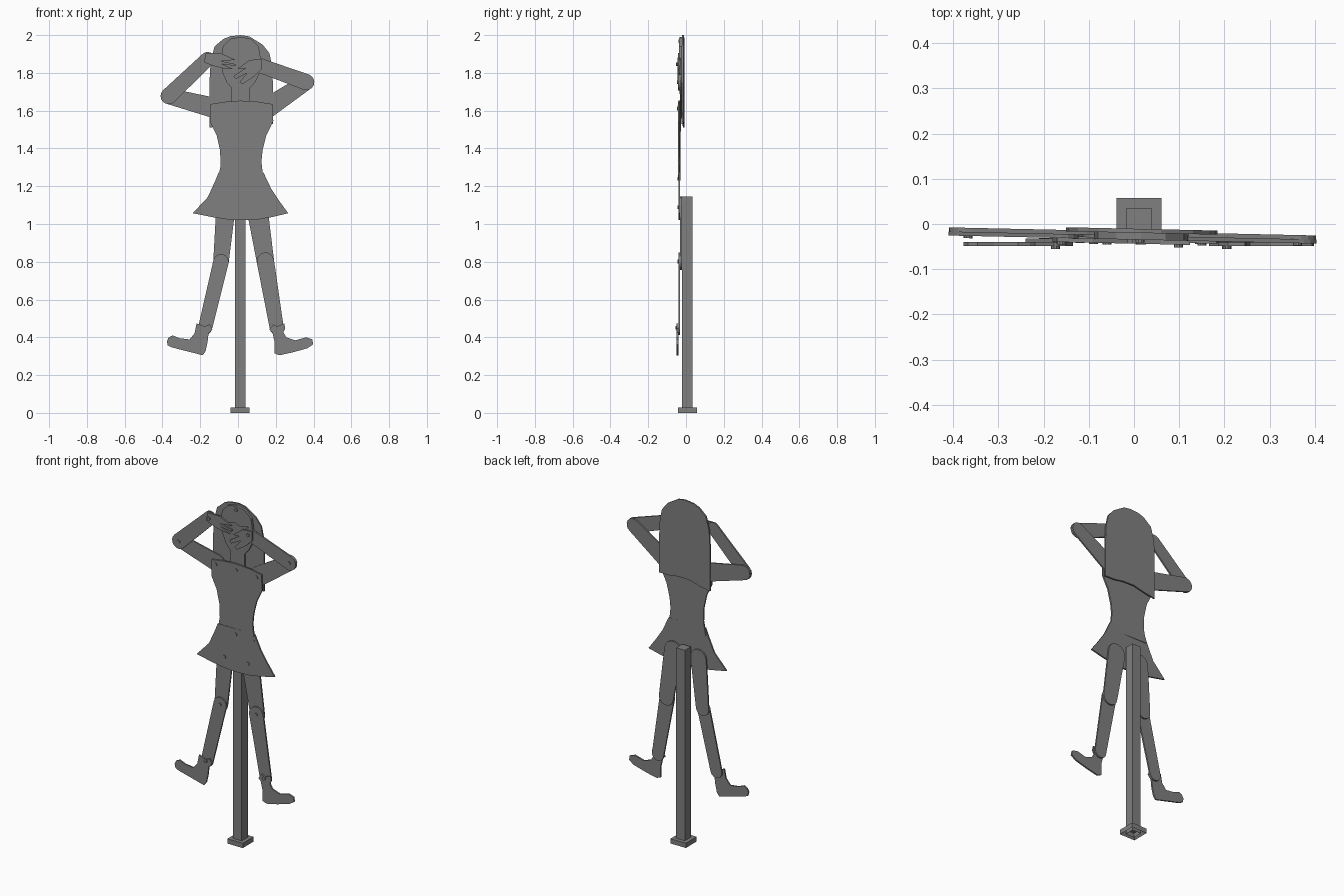
import bpy, bmesh, math

grey = bpy.data.materials.new("grey")
grey.diffuse_color = (0.214, 0.214, 0.214, 1)
TILT = -0.022   # slight turn of the upper body about z


def finish(name, bm):
    bmesh.ops.recalc_face_normals(bm, faces=bm.faces)
    mesh = bpy.data.meshes.new(name)
    bm.to_mesh(mesh)
    bm.free()
    mesh.materials.append(grey)
    obj = bpy.data.objects.new(name, mesh)
    bpy.context.collection.objects.link(obj)
    return obj


def plate(name, outline, y, tilt=0.0, thick=0.009):
    """Flat cut-out: an x,z outline extruded along y."""
    bm = bmesh.new()
    face = bm.faces.new([bm.verts.new((x, y - thick / 2 + tilt * x, z)) for x, z in outline])
    ext = bmesh.ops.extrude_face_region(bm, geom=[face])
    for v in ext["geom"]:
        if isinstance(v, bmesh.types.BMVert):
            v.co.y += thick
    return finish(name, bm)


def limb(name, a, ra, b, rb, y, tilt=0.0):
    """Tapered strip with round ends."""
    ang = math.atan2(b[1] - a[1], b[0] - a[0])
    pts = []
    for (cx, cz), r, start in ((b, rb, ang - math.pi / 2), (a, ra, ang + math.pi / 2)):
        for i in range(9):
            t = start + math.pi * i / 8
            pts.append((cx + r * math.cos(t), cz + r * math.sin(t)))
    return plate(name, pts, y, tilt)


def rivet(name, p, y, tilt=0.0):
    pts = [(p[0] + 0.01 * math.cos(math.tau * i / 10),
            p[1] + 0.01 * math.sin(math.tau * i / 10)) for i in range(10)]
    return plate(name, pts, y, tilt, 0.007)


# Post with open underside, and foot collar
def box(name, cx, cy, half, z0, z1, hole):
    bm = bmesh.new()
    bmesh.ops.create_cube(bm, size=1)
    for v in bm.verts:
        v.co = (cx + v.co.x * 2 * half, cy + v.co.y * 2 * half, z0 if v.co.z < 0 else z1)
    bottom = min(bm.faces, key=lambda f: f.calc_center_median().z)
    bmesh.ops.inset_region(bm, faces=[bottom], thickness=half - hole)
    for v in bottom.verts:
        v.co.z += (z1 - z0) * 0.9
    return finish(name, bm)


box("post", 0.011, 0.007, 0.028, 0.0, 1.145, 0.021)
box("post_collar", 0.011, 0.007, 0.050, 0.0, 0.028, 0.028)

# Hair, head and fringe
plate("hair", [(-.15, 1.51), (-.15, 1.77), (-.145, 1.86), (-.124, 1.94), (-.077, 1.98), (-.04, 1.994),
               (.015, 2.0), (.06, 1.993), (.13, 1.95), (.166, 1.905), (.18, 1.84), (.185, 1.74),
               (.185, 1.53), (.12, 1.53), (.06, 1.54), (-.01, 1.54), (-.09, 1.52)], -.015, TILT)
plate("head", [(-.034, 1.62), (-.034, 1.72), (-.06, 1.75), (-.085, 1.81), (-.088, 1.88), (-.08, 1.94),
               (-.04, 1.98), (.015, 1.99), (.07, 1.98), (.11, 1.94), (.12, 1.87), (.115, 1.8),
               (.09, 1.75), (.063, 1.72), (.063, 1.62)], -.024, TILT)
plate("fringe", [(-.088, 1.885), (-.08, 1.94), (-.04, 1.98), (.015, 1.99), (.07, 1.98), (.11, 1.94),
                 (.12, 1.875), (.08, 1.89), (.04, 1.875), (0, 1.89), (-.05, 1.875)], -.031, TILT, .007)
rivet("fringe_rivet", (.013, 1.968), -.037, TILT)

# Torso and skirt
plate("torso", [(-.145, 1.635), (-.06, 1.648), (.013, 1.653), (.1, 1.648), (.182, 1.635), (.187, 1.545),
                (.15, 1.47), (.13, 1.39), (.124, 1.33), (.135, 1.23), (-.108, 1.23), (-.092, 1.31),
                (-.095, 1.39), (-.113, 1.47), (-.145, 1.535)], -.035, TILT)
plate("skirt", [(-.103, 1.272), (.135, 1.272), (.177, 1.184), (.22, 1.12), (.266, 1.057), (.177, 1.036),
                (.1, 1.023), (.01, 1.02), (-.06, 1.025), (-.135, 1.036), (-.24, 1.057), (-.16, 1.142),
                (-.119, 1.232)], -.0365)
rivet("chest_rivet", (.016, 1.617), -.041, TILT)
rivet("waist_rivet", (.013, 1.24), -.042)

# Arms: shoulder, elbow, wrist
arms = {"left": ((-.119, 1.613), (-.367, 1.677), (-.161, 1.873)),
        "right": ((.15, 1.611), (.361, 1.751), (.098, 1.846))}
for side, (shoulder, elbow, wrist) in arms.items():
    limb(side + "_upper_arm", shoulder, .054, elbow, .042, -.021, TILT)
    limb(side + "_forearm", elbow, .043, wrist, .038, -.030, TILT)
    rivet(side + "_shoulder_rivet", shoulder, -.041, TILT)
    rivet(side + "_elbow_rivet", elbow, -.036, TILT)
    rivet(side + "_wrist_rivet", wrist, -.046, TILT)

# Hands with split fingers
plate("left_hand", [(-.17, 1.905), (-.092, 1.905), (-.045, 1.883), (-.013, 1.868), (-.055, 1.866),
                    (-.09, 1.862), (-.013, 1.847), (-.013, 1.836), (-.087, 1.847), (-.024, 1.82),
                    (-.087, 1.825), (-.14, 1.84), (-.18, 1.857)], -.039, TILT)
plate("right_hand", [(.124, 1.873), (.06, 1.868), (-.003, 1.82), (.04, 1.825), (-.024, 1.783),
                     (-.013, 1.767), (.05, 1.8), (.008, 1.751), (.024, 1.74), (.082, 1.778),
                     (.124, 1.82)], -.039, TILT)

# Legs: hip, knee, ankle, hip radius
legs = {"left": ((-.064, 1.089), (-.09, .8), (-.174, .45), .051, .041),
        "right": ((.1, 1.089), (.145, .803), (.205, .45), .056, .046)}
for side, (hip, knee, ankle, rh, rk) in legs.items():
    limb(side + "_thigh", hip, rh, knee, rk, -.026)
    limb(side + "_shin", knee, rk, ankle, .037, -.035)
    rivet(side + "_hip_rivet", (hip[0] * .93, hip[1]), -.042)
    rivet(side + "_knee_rivet", knee, -.041)
    rivet(side + "_ankle_rivet", ankle, -.052)

# Boots
plate("left_boot", [(-.219, .474), (-.177, .458), (-.15, .469), (-.135, .442), (-.156, .421), (-.161, .374),
                    (-.172, .326), (-.187, .305), (-.245, .32), (-.351, .347), (-.372, .358), (-.377, .379),
                    (-.367, .4), (-.346, .41), (-.309, .395), (-.256, .389), (-.23, .421)], -.0445)
plate("right_boot", [(.166, .442), (.187, .469), (.208, .458), (.245, .474), (.25, .448), (.24, .426),
                     (.256, .4), (.303, .384), (.361, .4), (.393, .389), (.398, .363), (.367, .342),
                     (.288, .32), (.219, .305), (.193, .315), (.193, .379), (.182, .426)], -.0445)
